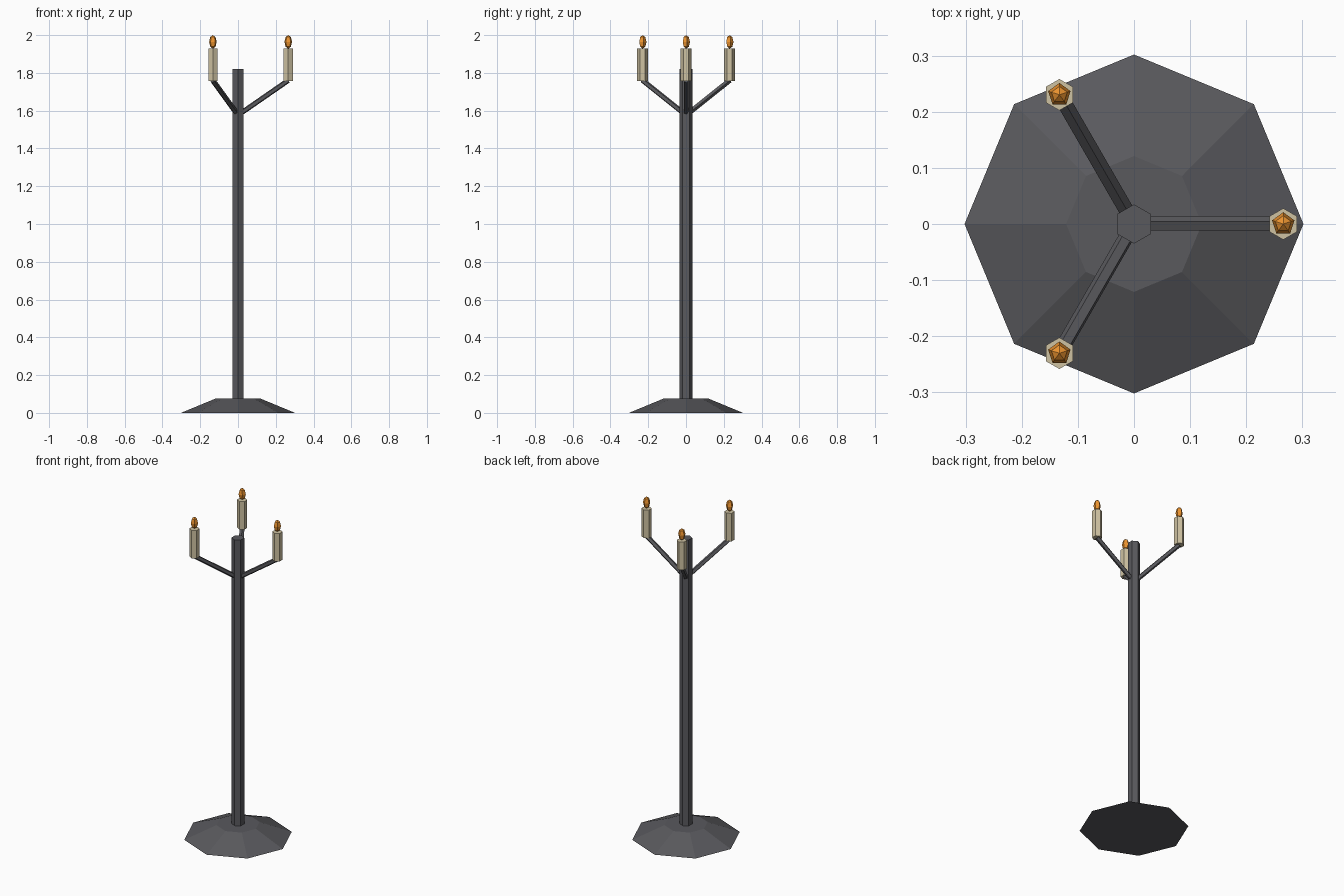
import bpy, bmesh
from math import cos, sin, radians
from mathutils import Vector, Matrix

if "Cube" in bpy.data.objects:
    bpy.data.objects.remove(bpy.data.objects["Cube"])


def material(name, rgb):
    m = bpy.data.materials.new(name)
    m.diffuse_color = (*rgb, 1.0)
    m.use_nodes = True
    m.node_tree.nodes["Principled BSDF"].inputs["Base Color"].default_value = m.diffuse_color
    return m


IRON = material("dark_iron", (0.10, 0.10, 0.11))
WAX = material("wax", (0.62, 0.54, 0.36))
FIRE = material("fire", (0.85, 0.30, 0.03))


def finish(name, bm, mat):
    mesh = bpy.data.meshes.new(name)
    bm.to_mesh(mesh)
    bm.free()
    mesh.materials.append(mat)
    obj = bpy.data.objects.new(name, mesh)
    bpy.context.collection.objects.link(obj)
    return obj


def rod(name, start, end, r1, r2, sides, mat):
    """Closed prism or frustum between two points."""
    start, end = Vector(start), Vector(end)
    axis = end - start
    turn = Vector((0, 0, 1)).rotation_difference(axis).to_matrix().to_4x4()
    bm = bmesh.new()
    bmesh.ops.create_cone(bm, cap_ends=True, segments=sides, radius1=r1, radius2=r2,
                          depth=axis.length,
                          matrix=Matrix.Translation((start + end) / 2) @ turn)
    return finish(name, bm, mat)


def flame(name, centre, radius, half_height):
    bm = bmesh.new()
    bmesh.ops.create_uvsphere(
        bm, u_segments=5, v_segments=4, radius=1,
        matrix=Matrix.Translation(centre) @ Matrix.Diagonal((radius, radius, half_height, 1)))
    return finish(name, bm, FIRE)


# Foot and stem
rod("base", (0, 0, 0), (0, 0, 0.075), 0.302, 0.121, 8, IRON)
rod("post", (0, 0, 0.06), (0, 0, 1.82), 0.035, 0.035, 6, IRON)

# Three arms, each with a candle and flame
for i in range(3):
    a = radians(120 * i)
    c, s = cos(a), sin(a)
    x, y = 0.266 * c, 0.266 * s
    rod(f"arm_{i + 1}", (0.02 * c, 0.02 * s, 1.59), (x, y, 1.76), 0.014, 0.014, 5, IRON)
    rod(f"candle_{i + 1}", (x, y, 1.757), (x, y, 1.928), 0.028, 0.028, 6, WAX)
    flame(f"flame_{i + 1}", (x, y, 1.964), 0.021, 0.036)
